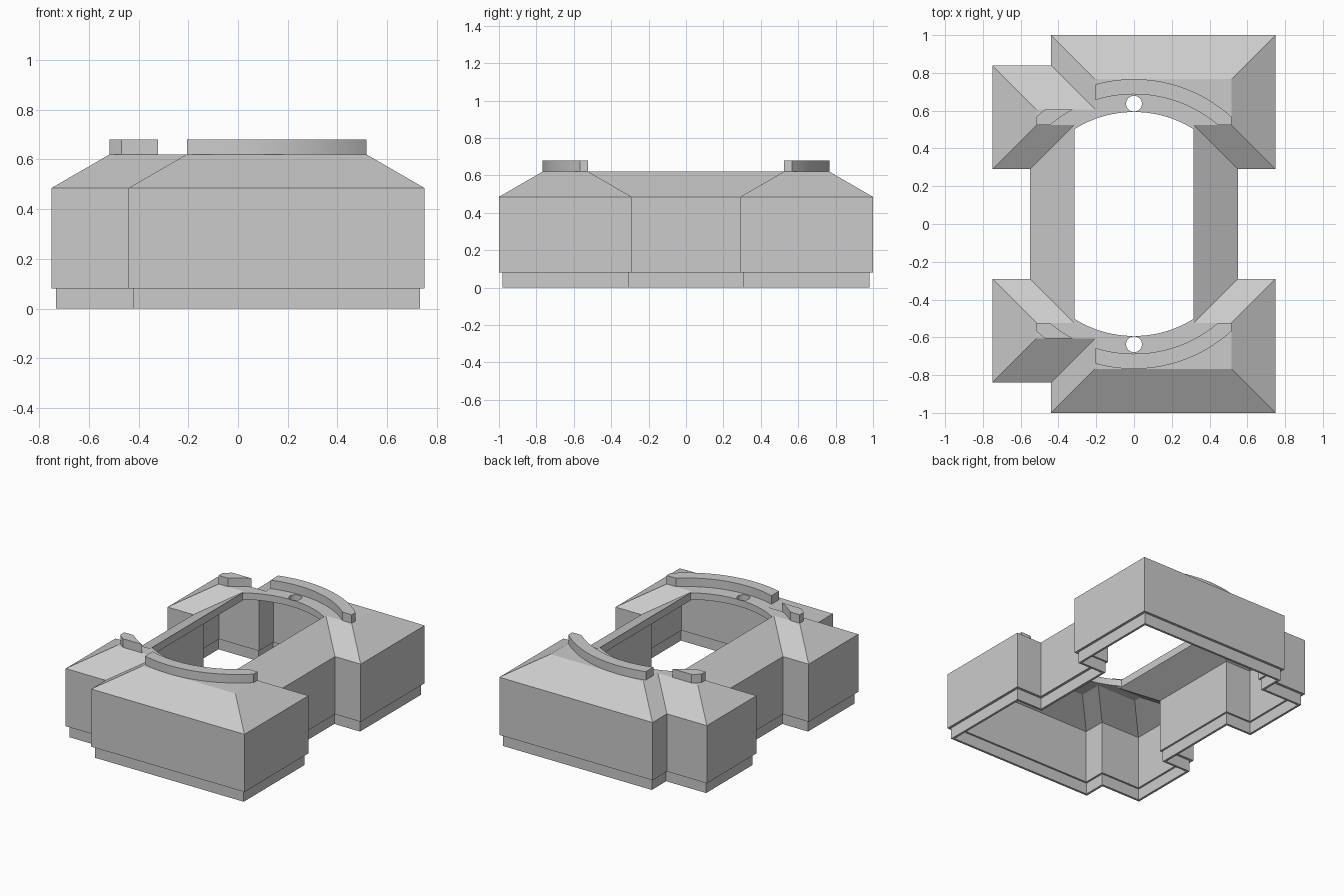
import bpy, bmesh, math
from mathutils import Vector

if "Cube" in bpy.data.objects:
    bpy.data.objects.remove(bpy.data.objects["Cube"], do_unlink=True)

grey = bpy.data.materials.new("plain grey")
grey.use_nodes = True
grey.diffuse_color = (0.6, 0.6, 0.6, 1)
grey.node_tree.nodes["Principled BSDF"].inputs["Base Color"].default_value = (0.6, 0.6, 0.6, 1)

# Stepped floor plan, mirrored front to back
half = [(0.55, 0.29), (0.75, 0.29), (0.75, 1), (-0.44, 1),
        (-0.44, 0.84), (-0.75, 0.84), (-0.75, 0.29), (-0.55, 0.29)]
plan = [Vector(p) for p in half + [(x, -y) for x, y in reversed(half)]]

EAVE, TOP, RISE = 0.485, 0.62, 0.2335
PITCH = (TOP - EAVE) / RISE
WALL = 0.047


def inset(points, dist):
    """Mitred inward offset of a right-angled outline."""
    result = []
    for i, p in enumerate(points):
        a = (p - points[i - 1]).normalized()
        b = (points[(i + 1) % len(points)] - p).normalized()
        result.append(p + dist * Vector((-a.y - b.y, a.x + b.x)))
    return result


def loft(name, levels, ring=False):
    """Join outlines (points, z) into a closed body, or a closed ring."""
    bm = bmesh.new()
    loops = [[bm.verts.new((p[0], p[1], z)) for p in pts] for pts, z in levels]
    pairs = list(zip(loops, loops[1:]))
    if ring:
        pairs.append((loops[-1], loops[0]))
    else:
        bm.faces.new(loops[0])
        bm.faces.new(loops[-1])
    for low, high in pairs:
        for i in range(len(low)):
            j = (i + 1) % len(low)
            bm.faces.new((low[i], low[j], high[j], high[i]))
    bmesh.ops.recalc_face_normals(bm, faces=bm.faces)
    mesh = bpy.data.meshes.new(name)
    bm.to_mesh(mesh)
    bm.free()
    mesh.materials.append(grey)
    obj = bpy.data.objects.new(name, mesh)
    bpy.context.collection.objects.link(obj)
    return obj


def activate(obj):
    bpy.ops.object.select_all(action='DESELECT')
    obj.select_set(True)
    bpy.context.view_layer.objects.active = obj


def smooth(obj):
    activate(obj)
    bpy.ops.object.shade_smooth_by_angle(angle=math.radians(25))


def cut(obj, cutter):
    activate(obj)
    mod = obj.modifiers.new("cut", 'BOOLEAN')
    mod.operation, mod.solver, mod.object = 'DIFFERENCE', 'EXACT', cutter
    bpy.ops.object.modifier_apply(modifier=mod.name)
    bpy.data.objects.remove(cutter, do_unlink=True)


def arc(radius, start, end, steps):
    return [(radius * math.cos(start + (end - start) * i / steps),
             radius * math.sin(start + (end - start) * i / steps))
            for i in range(steps + 1)]


# Walls and hipped roof as one shell
shell = loft("walls_and_roof", [(plan, 0.08), (plan, EAVE), (inset(plan, RISE), TOP)])
drop = WALL * math.sqrt(1 + PITCH ** 2)
under = TOP - WALL
inner = inset(plan, WALL)
cut(shell, loft("cavity", [
    (inner, 0), (inner, EAVE + PITCH * WALL - drop),
    (inset(plan, (under - EAVE + drop) / PITCH), under)]))

# Central opening with rounded ends
side = math.acos(0.315 / 0.593)
opening = arc(0.593, side, math.pi - side, 24)
opening += [(-x, -y) for x, y in opening]
cut(shell, loft("opening", [(opening, 0.3), (opening, 1)]))

# Small round hole at each end
for s in (1, -1):
    disc = [(x, y + s * 0.637) for x, y in arc(0.042, 0, math.tau * 31 / 32, 31)]
    cut(shell, loft("round_hole", [(disc, 0.3), (disc, 1)]))
smooth(shell)

# Recessed plinth under the walls
outer, inside = inset(plan, 0.018), inset(plan, 0.034)
loft("plinth", [(outer, 0), (outer, 0.08), (inside, 0.08), (inside, 0)], ring=True)

# Curved kerbs on the roof, cut off at the edges of its flat top
R_IN, R_OUT = 0.687, 0.767
X_END, X_STEP, Y_LOW, Y_STEP = 0.517, -0.205, 0.523, 0.607
long_kerb = (arc(R_OUT, math.acos(X_END / R_OUT), math.acos(X_STEP / R_OUT), 24)
             + arc(R_IN, math.acos(X_STEP / R_IN), math.asin(Y_LOW / R_IN), 24)
             + [(X_END, Y_LOW)])
short_kerb = (arc(R_OUT, math.pi - math.asin(Y_STEP / R_OUT), math.acos(-X_END / R_OUT), 3)
              + [(-X_END, Y_LOW)]
              + arc(R_IN, math.pi - math.asin(Y_LOW / R_IN),
                    math.pi - math.asin(Y_STEP / R_IN), 6))
for end, s in (("back", 1), ("front", -1)):
    for name, pts in (("long_kerb", long_kerb), ("short_kerb", short_kerb)):
        shape = [(x, s * y) for x, y in pts]
        smooth(loft(f"{end}_{name}", [(shape, TOP), (shape, 0.68)]))
